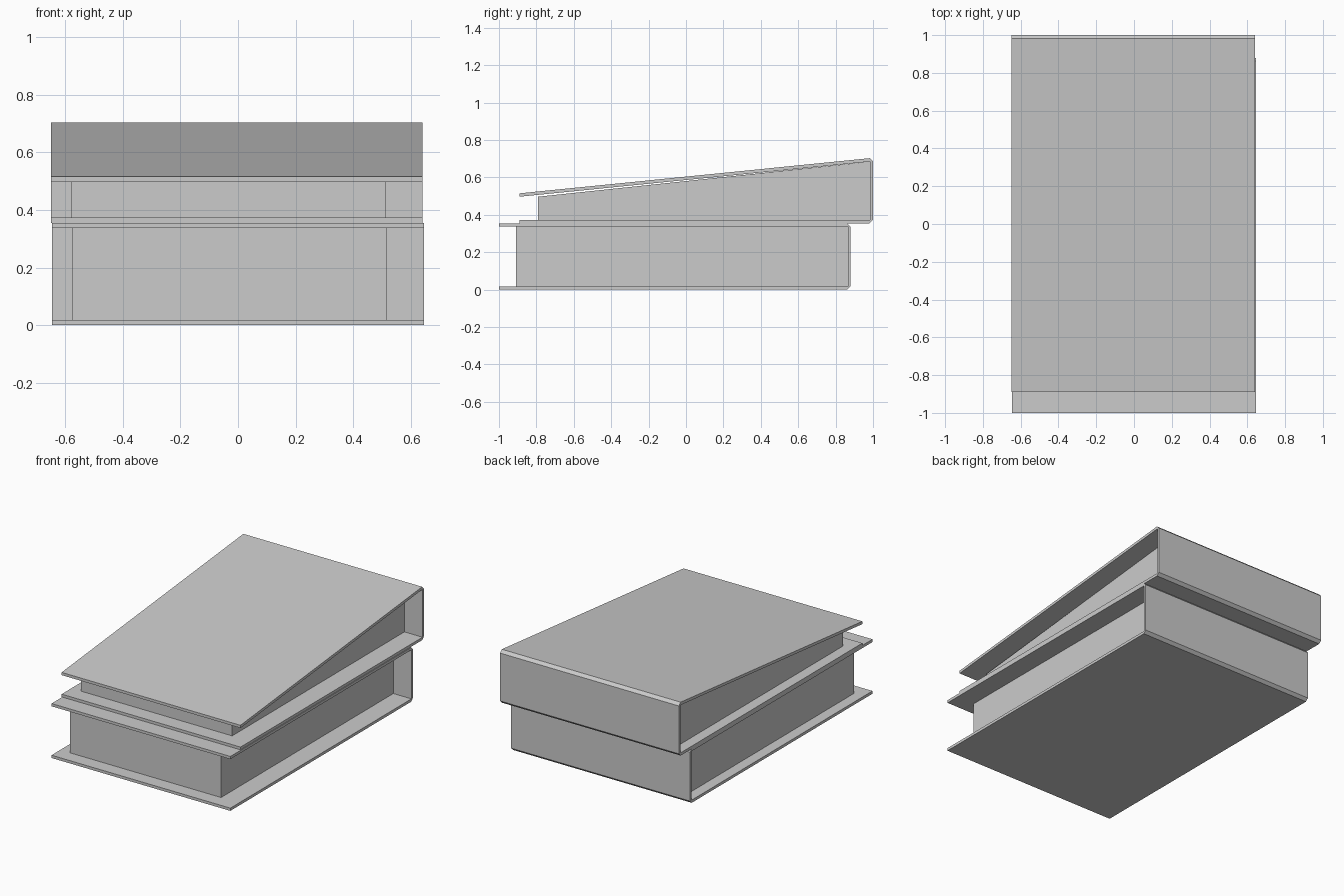
import bpy
import bmesh

cube = bpy.data.objects.get("Cube")
if cube:
    bpy.data.objects.remove(cube, do_unlink=True)

GREY = (0.6, 0.6, 0.6, 1)
grey = bpy.data.materials.new("plain_grey")
grey.use_nodes = True
grey.diffuse_color = GREY
grey.node_tree.nodes["Principled BSDF"].inputs["Base Color"].default_value = GREY


def extrude_profile(name, profile, left, right):
    """Sweep a side profile of (y, z) points across x."""
    bm = bmesh.new()
    face = bm.faces.new([bm.verts.new((left, y, z)) for y, z in profile])
    swept = bmesh.ops.extrude_face_region(bm, geom=[face])["geom"]
    verts = [v for v in swept if isinstance(v, bmesh.types.BMVert)]
    bmesh.ops.translate(bm, verts=verts, vec=(right - left, 0, 0))
    bmesh.ops.recalc_face_normals(bm, faces=bm.faces)
    mesh = bpy.data.meshes.new(name)
    bm.to_mesh(mesh)
    bm.free()
    mesh.materials.append(grey)
    obj = bpy.data.objects.new(name, mesh)
    bpy.context.collection.objects.link(obj)


def book(name, x, front, back, base, front_top, back_top, page_front, page_top):
    """C-shaped cover with a chamfered spine, and a page block inside it."""
    board, spine, chamfer = 0.018, 0.015, 0.018
    inner = back - spine
    cover = [
        (front, base), (back - chamfer, base), (back, base + chamfer),
        (back, back_top - chamfer), (back - chamfer, back_top),
        (front, front_top), (front, front_top - board),
        (inner, back_top - board), (inner, base + board), (front, base + board),
    ]
    extrude_profile(name + "_cover", cover, x - 0.645, x + 0.645)
    pages = [
        (page_front, base + board), (inner, base + board),
        (inner, back_top - board), (page_front, page_top),
    ]
    extrude_profile(name + "_pages", pages, x - 0.575, x + 0.515)


# Lower book lies closed, upper book has its lid resting at a slope
book("lower_book", 0.0, -1.0, 0.88, 0.0, 0.355, 0.355, -0.91, 0.337)
book("upper_book", -0.004, -0.89, 1.0, 0.355, 0.515, 0.703, -0.79, 0.497)
